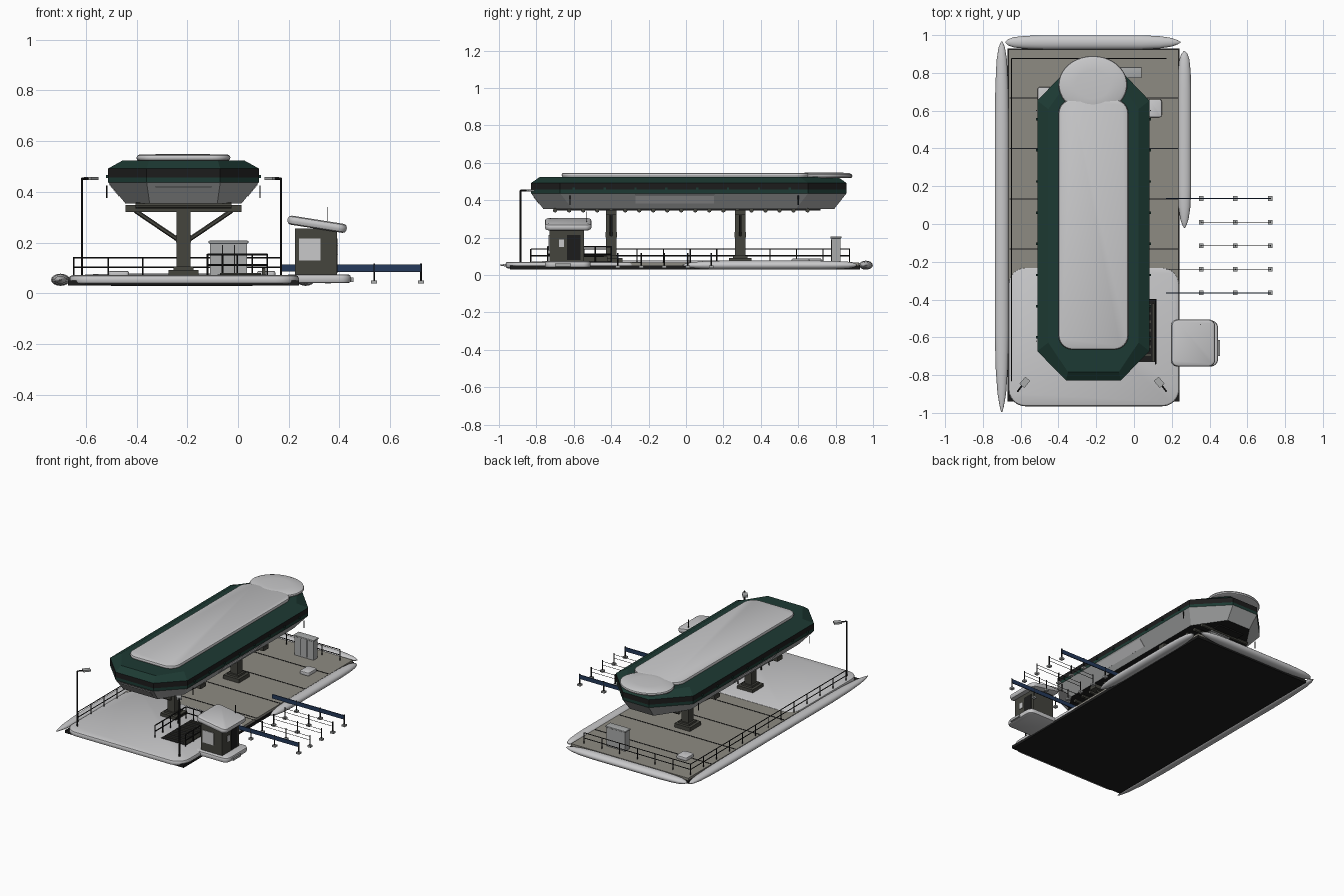
import bpy, bmesh, math
from mathutils import Vector

if "Cube" in bpy.data.objects:
    bpy.data.objects.remove(bpy.data.objects["Cube"])

def mat(name, r, g, b):
    m = bpy.data.materials.new(name)
    m.diffuse_color = (r, g, b, 1)
    m.use_nodes = True
    m.node_tree.nodes["Principled BSDF"].inputs["Base Color"].default_value = m.diffuse_color
    return m

WHITE = mat("off white", .58, .58, .59)
GREY = mat("panel grey", .40, .41, .41)
GREEN = mat("dark green", .012, .042, .033)
BLACK = mat("black", .012, .012, .012)
TAUPE = mat("deck taupe", .27, .26, .225)
OLIVE = mat("olive grey", .058, .058, .048)
BLUE = mat("navy blue", .018, .042, .105)
CX = -0.215  # centre line of the cabin

def finish(name, bm, mats, smooth=False):
    bmesh.ops.recalc_face_normals(bm, faces=bm.faces)
    me = bpy.data.meshes.new(name)
    bm.to_mesh(me)
    bm.free()
    for m in mats:
        me.materials.append(m)
    ob = bpy.data.objects.new(name, me)
    bpy.context.collection.objects.link(ob)
    if smooth:
        bpy.context.view_layer.objects.active = ob
        ob.select_set(True)
        bpy.ops.object.shade_smooth_by_angle(angle=math.radians(40))
        ob.select_set(False)
    return ob

def box(name, x0, x1, y0, y1, z0, z1, m, bevel=0):
    bm = bmesh.new()
    bmesh.ops.create_cube(bm, size=1)
    for v in bm.verts:
        v.co = ((x0 + x1) / 2 + v.co.x * (x1 - x0), (y0 + y1) / 2 + v.co.y * (y1 - y0),
                (z0 + z1) / 2 + v.co.z * (z1 - z0))
    if bevel:
        bmesh.ops.bevel(bm, geom=bm.edges[:], offset=bevel, segments=3, profile=.5, affect='EDGES')
    return finish(name, bm, [m], bool(bevel))

def loft(name, rings, mats, rule=None, smooth=False):
    """Skin closed rings of points and cap both ends."""
    bm = bmesh.new()
    loops = [[bm.verts.new(p) for p in r] for r in rings]
    n = len(loops[0])
    for k in range(len(loops) - 1):
        for i in range(n):
            j = (i + 1) % n
            f = bm.faces.new((loops[k][i], loops[k][j], loops[k + 1][j], loops[k + 1][i]))
            f.material_index = rule[k] if rule else 0
    bm.faces.new(loops[0]).material_index = rule[-2] if rule else 0
    bm.faces.new(loops[-1]).material_index = rule[-1] if rule else 0
    return finish(name, bm, mats, smooth)

def bars(name, pairs, r, m, sides=6):
    """Thin rods between pairs of points, joined in one object."""
    bm = bmesh.new()
    for a, b in pairs:
        a, b = Vector(a), Vector(b)
        q = (b - a).to_track_quat('Z', 'Y').to_matrix().to_4x4()
        q.translation = (a + b) / 2
        bmesh.ops.create_cone(bm, cap_ends=True, segments=sides, radius1=r, radius2=r,
                              depth=(b - a).length, matrix=q)
    return finish(name, bm, [m], sides > 6)

def rounded(x0, x1, y0, y1, r, z, inset=0, seg=6):
    pts = []
    for cx, cy, a0 in ((x1 - r, y1 - r, 0), (x0 + r, y1 - r, 90), (x0 + r, y0 + r, 180), (x1 - r, y0 + r, 270)):
        for i in range(seg + 1):
            a = math.radians(a0 + 90 * i / seg)
            pts.append((cx + (r - inset) * math.cos(a), cy + (r - inset) * math.sin(a), z))
    return pts

def pad(name, x0, x1, y0, y1, z0, z1, r, m, e=.01):
    """Soft-edged slab with rounded corners."""
    steps = ((z0, e), (z0 + e * .3, e * .3), (z0 + e, 0), (z1 - e, 0), (z1 - e * .3, e * .3), (z1, e))
    return loft(name, [rounded(x0, x1, y0, y1, r, z, i) for z, i in steps], [m], smooth=True)

# Pontoon hull, decks and plank seams
box("hull", -.67, .24, -.94, .93, .03, .05, BLACK)
box("rear_deck", -.665, .235, -.3, .925, .05, .066, TAUPE)
pad("front_deck", -.665, .24, -.965, -.23, .036, .071, .09, WHITE, .012)
for y in (.667, .4, .133, -.133):
    box("deck_seam", -.66, .232, y - .003, y + .003, .066, .068, BLACK)

# Inflatable fenders tapering at the ends
def fender(name, a, b, r):
    a, b = Vector(a), Vector(b)
    d = b - a
    side = Vector((-d.y, d.x, 0)).normalized()
    rings = []
    for t, s in ((0, .08), (.015, .3), (.05, .62), (.12, .88), (.22, 1), (.5, 1), (.78, 1),
                 (.88, .92), (.95, .75), (.985, .45), (1, .1)):
        c = a + d * t
        rings.append([c + side * r * s * math.cos(k * math.pi / 8)
                      + Vector((0, 0, .024 * s * math.sin(k * math.pi / 8))) for k in range(16)])
    loft(name, rings, [WHITE], smooth=True)

fender("left_fender", (-.70, -.995, .053), (-.70, .965, .053), .037)
fender("rear_fender", (.245, .962, .053), (-.68, .962, .053), .037)
fender("right_fender", (.267, -.02, .053), (.267, .915, .053), .036)

# Support pylons with cross beams and diagonal struts
for y in (-.40, .29):
    box("pylon", CX - .027, CX + .027, y - .028, y + .028, .07, .35, OLIVE)
    box("pylon_collar", CX - .03, CX + .03, y - .031, y + .031, .20, .23, OLIVE)
    box("pylon_foot", CX - .06, CX + .06, y - .06, y + .06, .066, .092, OLIVE)
    box("pylon_step", CX - .04, CX + .04, y - .04, y + .04, .092, .105, OLIVE)
    box("cross_beam", CX - .228, CX + .228, y - .028, y + .028, .32, .347, OLIVE)
    bars("struts", [((CX + s * .19, y, .325), (CX + s * .02, y, .21)) for s in (-1, 1)], .009, OLIVE)

# Cabin: stacked octagons coloured by band
def octagon(z, dx, dy):
    w, f, b = .297 - dx, -.828 + dy, .858 - dy
    k = 1 - dx * 1.2
    pts = [(.145 * k, f), (w, f + .155), (w, b - .205), (.10 * k, b)]
    pts += [(-x, y) for x, y in reversed(pts)]
    return [(CX + x, y, z) for x, y in pts]

loft("cabin", [octagon(.354, .068, .065), octagon(.437, 0, 0), octagon(.457, 0, 0),
               octagon(.492, 0, 0), octagon(.524, .058, .045)],
     [GREY, GREEN, BLACK], [0, 1, 2, 1, 2, 1])

# Underside floor and ribs
box("under_keel", CX - .10, CX + .10, -.70, .72, .345, .356, BLACK)
for i in range(19):
    y = -.70 + i * .075
    bars("under_rib", [((CX - .19, y, .346), (CX + .19, y, .346))], .012, OLIVE, 8)

# Roof slab and round rear canopy
pad("roof", -.40, -.03, -.665, .66, .522, .547, .075, WHITE, .012)
def disc(z, s):
    return [(CX - .003 + .182 * s * math.cos(k * math.pi / 20),
             .738 + .152 * s * math.sin(k * math.pi / 20), z) for k in range(40)]
loft("rear_canopy", [disc(.518, .93), disc(.522, .98), disc(.530, 1), disc(.538, .98),
                     disc(.545, .88), disc(.549, .5)], [WHITE], smooth=True)

# Sign plates on the sloping lower cabin walls
def plate(name, centre, u, v, n, m):
    c, u, v, n = Vector(centre), Vector(u), Vector(v), Vector(n).normalized()
    ring = [c - u - v, c + u - v, c + u + v, c - u + v]
    loft(name, [[p - n * .003 for p in ring], [p + n * .003 for p in ring]], [m])

for s in (-1, 1):
    plate("side_plate", (CX + s * .272, -.06, .407), (0, .21, 0), (s * .0188, 0, .023),
          (s * .083, 0, -.068), WHITE)
    # Small brackets and marker lights along the cabin
    for i in range(8):
        y = -.6 + i * .165
        box("side_marker", CX + s * .301 - .004, CX + s * .301 + .004, y - .006, y + .006, .455, .467, GREEN)
    for y in (-.62, .6):
        bars("side_handle", [((CX + s * .302, y, .375), (CX + s * .302, y, .425))], .003, BLACK)
plate("front_plate", (CX, -.8005, .402), (.11, 0, 0), (0, -.0141, .018), (0, -.083, -.065), GREY)

# Deck hatches and rear cabinet
pad("right_hatch", .075, .147, .565, .66, .064, .088, .012, WHITE, .006)
pad("left_hatch", -.51, -.43, .635, .725, .064, .088, .012, WHITE, .006)
box("cabinet", -.11, .035, .778, .825, .066, .198, GREY)
box("cabinet_lid", -.116, .041, .772, .831, .196, .207, GREY, .004)
for x in (-.062, -.013):
    box("cabinet_seam", x - .002, x + .002, .776, .779, .075, .19, BLACK)

# Railings along the left and rear edges
def railing(name, a, b, n, z0, z1, r=.003):
    a, b = Vector((*a, 0)), Vector((*b, 0))
    up = lambda p, z: p + Vector((0, 0, z))
    pairs = [(up(a, z), up(b, z)) for z in (z1, (z0 + z1) / 2)]
    for i in range(n + 1):
        p = a.lerp(b, i / n)
        pairs.append((up(p, z0), up(p, z1)))
    bars(name, pairs, r, BLACK)

railing("left_railing", (-.648, -.83), (-.648, .875), 12, .066, .14)
railing("rear_railing", (-.648, .875), (.17, .875), 6, .066, .14)

# Stairwell opening with its railings and treads
box("stairwell", -.08, .11, -.73, -.40, .070, .074, BLACK)
for i in range(7):
    y = -.70 + i * .044
    box("stair_tread", -.07, .09, y, y + .012, .074, .079, OLIVE)
for x in (-.12, .115):
    railing("stair_railing", (x, -.74), (x, -.40), 4, .07, .152, .004)
railing("stair_end_railing", (-.12, -.40), (.115, -.40), 4, .07, .152, .004)
box("stair_side_panel", .095, .108, -.73, -.42, .072, .10, OLIVE)

# Lamp posts at the front corners
for x, s in ((-.615, 1), (.17, -1)):
    bars("lamp_post", [((x, -.885, .066), (x, -.885, .452)),
                       ((x, -.885, .452), (x + s * .03, -.845, .452))], .005, BLACK)
    head = box("lamp_head", -.024, .024, -.017, .017, -.006, .006, GREY)
    head.location = (x + s * .037, -.838, .452)
    head.rotation_euler.z = s * math.radians(50)

# Ticket kiosk with sloped roof, windows and base
pad("kiosk_base", .19, .445, -.755, -.51, .04, .074, .04, WHITE, .01)
box("kiosk_step", .42, .455, -.70, -.615, .045, .062, GREY)
box("kiosk", .225, .39, -.73, -.545, .07, .255, OLIVE)
box("front_window", .24, .325, -.734, -.729, .13, .215, WHITE)
box("side_window", .389, .394, -.68, -.652, .15, .19, WHITE)
box("side_door", .389, .393, -.635, -.565, .08, .215, BLACK)
roof = pad("kiosk_roof", -.118, .118, -.125, .125, -.018, .018, .035, WHITE, .014)
roof.location = (.312, -.63, .272)
roof.rotation_euler.y = math.radians(9)
bars("kiosk_mast", [((.352, -.53, .25), (.352, -.53, .34))], .002, BLACK)

# Queue barriers: posts, feet, ropes and blue outer panels
rows, cols = (.135, .01, -.115, -.24, -.365), (.355, .537, .722)
for y in rows:
    for x in cols:
        box("queue_foot", x - .012, x + .012, y - .012, y + .012, .038, .05, GREY)
        bars("queue_post", [((x, y, .048), (x, y, .118))], .004, BLACK)
    for z in (.085, .11):
        bars("queue_rope", [((cols[0], y, z), (cols[2], y, z))], .0016, BLACK)
for y in (rows[0], rows[-1]):
    box("queue_panel", .17, .725, y - .003, y + .003, .085, .113, BLUE)
bars("queue_lead", [((.17, rows[3], .11), (cols[0], rows[3], .11))], .002, BLACK)
